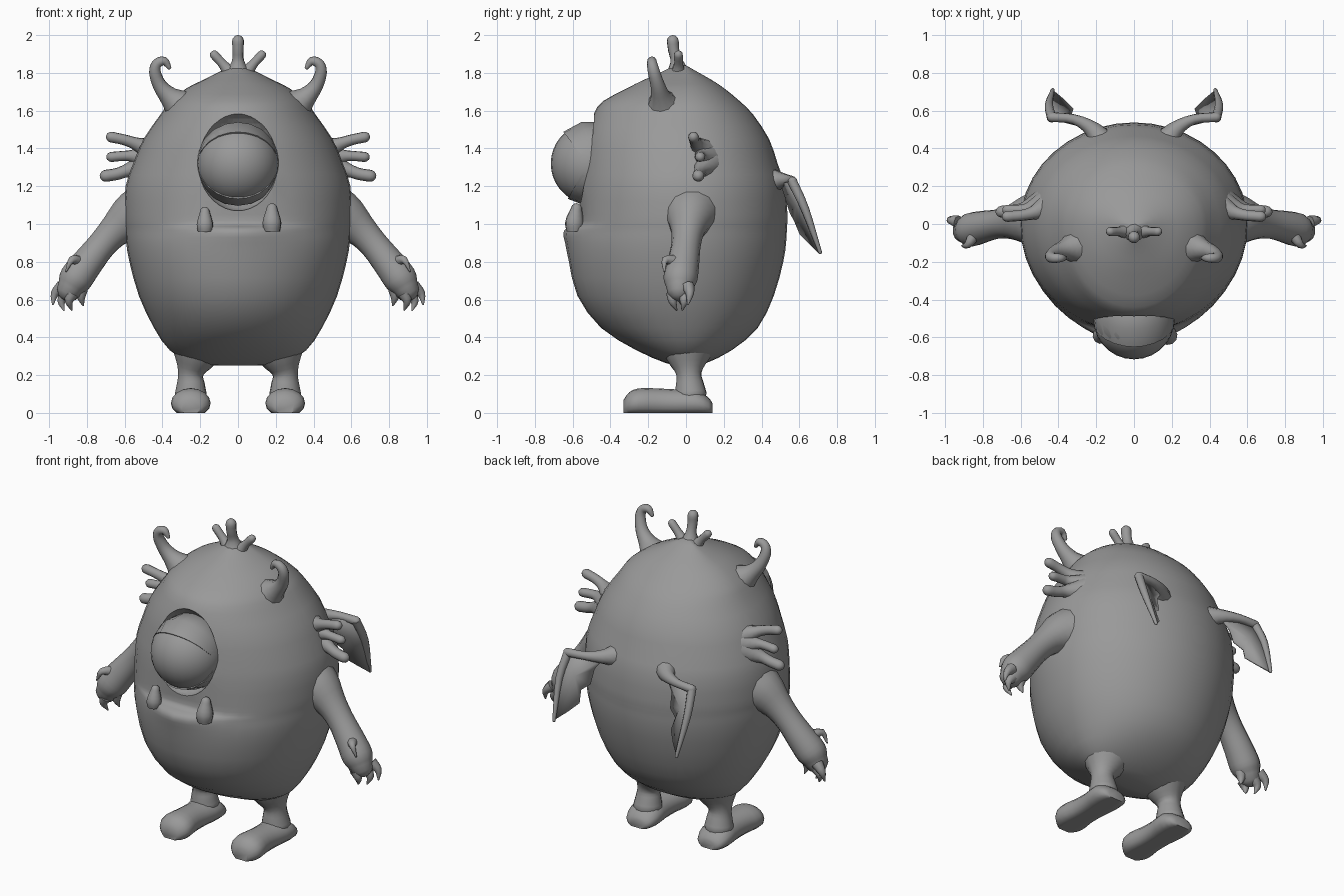
import bpy, bmesh, math
from mathutils import Vector

if "Cube" in bpy.data.objects:
    bpy.data.objects.remove(bpy.data.objects["Cube"])

grey = bpy.data.materials.new("plain grey")
grey.use_nodes = True
COLOR = (0.32, 0.32, 0.32, 1)
grey.diffuse_color = COLOR
grey.node_tree.nodes["Principled BSDF"].inputs["Base Color"].default_value = COLOR


def smooth(ob, angle):
    bpy.ops.object.select_all(action="DESELECT")
    ob.select_set(True)
    bpy.context.view_layer.objects.active = ob
    bpy.ops.object.shade_smooth_by_angle(angle=math.radians(angle))


def finish(name, bm, mirror=False, angle=50):
    """Turn a bmesh into a smooth-shaded object."""
    bmesh.ops.recalc_face_normals(bm, faces=bm.faces)
    mesh = bpy.data.meshes.new(name)
    bm.to_mesh(mesh)
    bm.free()
    mesh.materials.append(grey)
    ob = bpy.data.objects.new(name, mesh)
    bpy.context.collection.objects.link(ob)
    smooth(ob, angle)
    if mirror:
        ob.modifiers.new("mirror", "MIRROR").use_mirror_merge = False
    return ob


def loft(bm, rings, cap_start=True):
    """Skin a list of closed rings and cap the ends."""
    rows = [[bm.verts.new(p) for p in ring] for ring in rings]
    n = len(rows[0])
    for a, b in zip(rows, rows[1:]):
        for i in range(n):
            j = (i + 1) % n
            bm.faces.new((a[i], a[j], b[j], b[i]))
    if cap_start:
        bm.faces.new(rows[0])
    bm.faces.new(rows[-1])


def spline(points, steps):
    """Catmull-Rom interpolation of tuples."""
    pts = [Vector(p) for p in points]
    pts = [2 * pts[0] - pts[1]] + pts + [2 * pts[-1] - pts[-2]]
    out = []
    for a, b, c, d in zip(pts, pts[1:], pts[2:], pts[3:]):
        for s in range(steps):
            t = s / steps
            out.append(0.5 * (2 * b + (c - a) * t + (2 * a - 5 * b + 4 * c - d) * t * t
                              + (3 * b - a - 3 * c + d) * t ** 3))
    return out + [pts[-2]]


def tube(bm, points, sides=10, steps=3):
    """Tapering tube through (x, y, z, radius) points with a rounded tip."""
    path = spline(points, steps)
    pos = [Vector(p[:3]) for p in path]
    rad = [max(p[3], 0.003) for p in path]
    end = (pos[-1] - pos[-2]).normalized()
    tip, r = pos[-1].copy(), rad[-1]
    for k in (30, 60, 80):
        pos.append(tip + end * r * math.sin(math.radians(k)))
        rad.append(r * math.cos(math.radians(k)))
    rings, u = [], None
    for i, p in enumerate(pos):
        d = (pos[min(i + 1, len(pos) - 1)] - pos[max(i - 1, 0)]).normalized()
        if u is None:
            u = d.orthogonal()
        u = (u - d * u.dot(d)).normalized()
        v = d.cross(u)
        rings.append([p + rad[i] * (u * math.cos(a) + v * math.sin(a))
                      for a in (math.tau * k / sides for k in range(sides))])
    loft(bm, rings)


def tubes(name, paths, mirror=True, sides=10):
    bm = bmesh.new()
    for p in paths:
        tube(bm, p, sides)
    return finish(name, bm, mirror)


# Body: oval rings of (z, half width, front depth, back depth, lip bulge)
profile = [
    (0.25, 0.12, 0.05, 0.05, 0), (0.265, 0.24, 0.11, 0.11, 0), (0.33, 0.36, 0.26, 0.24, 0),
    (0.45, 0.445, 0.45, 0.38, 0), (0.62, 0.525, 0.575, 0.465, 0), (0.8, 0.575, 0.61, 0.515, 0.01),
    (0.9, 0.592, 0.61, 0.53, 0.03), (0.95, 0.596, 0.6, 0.533, 0.05), (0.98, 0.598, 0.595, 0.535, 0.035),
    (1.0, 0.6, 0.592, 0.536, -0.02), (1.05, 0.602, 0.585, 0.537, -0.02), (1.2, 0.595, 0.57, 0.525, 0),
    (1.32, 0.555, 0.555, 0.485, 0), (1.45, 0.5, 0.535, 0.44, 0), (1.58, 0.41, 0.49, 0.355, 0),
    (1.65, 0.36, 0.44, 0.285, 0), (1.72, 0.27, 0.31, 0.2, 0), (1.76, 0.19, 0.23, 0.14, 0),
    (1.8, 0.11, 0.14, 0.07, 0), (1.84, 0.03, 0.06, 0.0, 0)]
rings = []
for z, w, front, back, lip in spline(profile, 2):
    ring = []
    for k in range(40):
        c, s = math.cos(math.tau * k / 40), math.sin(math.tau * k / 40)
        y = s * back if s > 0 else s * front - lip * abs(s) ** 14
        ring.append((w * c, y, z))
    rings.append(ring)
bm = bmesh.new()
loft(bm, rings)
body = finish("body", bm)

# Eye socket carved out of the body
bpy.ops.mesh.primitive_uv_sphere_add(segments=32, ring_count=20, location=(0, -0.57, 1.34))
cutter = bpy.context.object
cutter.name = "socket_cutter"
cutter.scale = (0.22, 0.19, 0.27)
cutter.hide_render = True
cutter.data.materials.append(grey)
cut = body.modifiers.new("socket", "BOOLEAN")
cut.operation, cut.object, cut.solver = "DIFFERENCE", cutter, "EXACT"
bpy.context.view_layer.objects.active = body
bpy.ops.object.modifier_apply(modifier=cut.name)
bpy.data.objects.remove(cutter)
smooth(body, 50)

# Eyeball, and the lids: a shell that reaches forward above and below
EYE = Vector((0, -0.5, 1.32))
bm = bmesh.new()
bmesh.ops.create_uvsphere(bm, u_segments=28, v_segments=18, radius=0.216)
bmesh.ops.translate(bm, vec=EYE, verts=bm.verts)
finish("eyeball", bm)

bm = bmesh.new()
shell = []
for radius, f in ((0.212, 0), (0.225, 0), (0.226, 0.25), (0.226, 0.5), (0.226, 0.75), (0.22, 1)):
    ring = []
    for k in range(20):
        t = math.tau * k / 20
        edge = -(42 if math.sin(t) > 0 else 34) * abs(math.sin(t)) ** 0.7
        a = math.radians(edge + (70 - edge) * f)
        r = radius * math.cos(a)
        ring.append(EYE + Vector((r * 0.97 * math.cos(t), radius * math.sin(a), r * math.sin(t))))
    shell.append(ring)
loft(bm, shell, cap_start=False)
finish("eyelids", bm)

# Two lower teeth of slightly different size
tubes("right_tooth", [[(-0.175, -0.59, 0.96, 0.038), (-0.175, -0.59, 1.0, 0.044),
                       (-0.175, -0.58, 1.065, 0.026)]], False)
tubes("left_tooth", [[(0.18, -0.59, 0.96, 0.042), (0.18, -0.59, 1.01, 0.05),
                      (0.18, -0.58, 1.08, 0.03)]], False)

# Arms with broad shoulders, and claws
tubes("arms", [[(0.47, 0.03, 1.06, 0.18), (0.56, 0.02, 1.035, 0.135), (0.645, 0.01, 0.97, 0.092),
                (0.72, 0.0, 0.89, 0.078), (0.8, -0.015, 0.79, 0.085), (0.86, -0.03, 0.71, 0.09),
                (0.89, -0.035, 0.66, 0.07)]], sides=14)
tubes("hand_claws", [
    [(0.93, 0.01, 0.67, 0.035), (0.97, 0.02, 0.63, 0.022), (0.98, 0.01, 0.575, 0.005)],
    [(0.91, -0.01, 0.63, 0.035), (0.935, -0.01, 0.59, 0.022), (0.922, -0.02, 0.545, 0.005)],
    [(0.88, -0.07, 0.63, 0.035), (0.895, -0.07, 0.59, 0.022), (0.88, -0.05, 0.545, 0.005)],
    [(0.83, -0.03, 0.65, 0.035), (0.83, -0.03, 0.61, 0.022), (0.82, -0.02, 0.57, 0.005)],
    [(0.84, -0.05, 0.8, 0.035), (0.88, -0.11, 0.81, 0.02), (0.91, -0.115, 0.75, 0.005)]], sides=8)

# Legs flaring into the belly, and long flat-soled feet
tubes("legs", [[(0.21, 0.01, 0.36, 0.16), (0.232, 0.01, 0.28, 0.11), (0.25, 0.015, 0.21, 0.068),
                (0.25, 0.02, 0.15, 0.075), (0.25, 0.025, 0.1, 0.085)]], sides=14)
sections = [(0.14, 0.05, 0.05), (0.12, 0.085, 0.08), (0.05, 0.105, 0.125), (-0.06, 0.09, 0.125),
            (-0.16, 0.09, 0.13), (-0.25, 0.105, 0.13), (-0.3, 0.09, 0.11), (-0.33, 0.05, 0.07)]
bm = bmesh.new()
loft(bm, [[(0.25 + w * math.cos(a), y, max(0, h * (0.4 + 0.6 * math.sin(a))))
           for a in (math.tau * k / 16 for k in range(16))] for y, w, h in spline(sections, 2)])
finish("feet", bm, True)

# Curled horns
tubes("horns", [[(0.3, -0.12, 1.62, 0.1), (0.365, -0.135, 1.675, 0.055), (0.415, -0.15, 1.735, 0.038),
                 (0.44, -0.17, 1.805, 0.032), (0.428, -0.18, 1.85, 0.027),
                 (0.39, -0.18, 1.862, 0.023), (0.365, -0.18, 1.83, 0.012)]])

# Tuft on the crown
tubes("crown_tuft", [[(0, -0.04, 1.78, 0.08), (0, -0.05, 1.86, 0.034), (0, -0.065, 1.92, 0.03),
                      (0, -0.07, 1.968, 0.032)]], False)
tubes("crown_side_tufts", [[(0.03, -0.04, 1.78, 0.05), (0.075, -0.04, 1.84, 0.026),
                            (0.125, -0.04, 1.895, 0.024)]])

# Three stubby quills on each side of the head
tubes("side_quills", [
    [(0.44, 0.1, 1.38, 0.08), (0.53, 0.06, 1.42, 0.038), (0.6, 0.045, 1.445, 0.029), (0.67, 0.04, 1.46, 0.029)],
    [(0.46, 0.11, 1.35, 0.08), (0.56, 0.08, 1.36, 0.034), (0.61, 0.075, 1.36, 0.027), (0.67, 0.075, 1.355, 0.027)],
    [(0.48, 0.11, 1.31, 0.08), (0.58, 0.08, 1.285, 0.038), (0.64, 0.07, 1.265, 0.032), (0.7, 0.065, 1.255, 0.032)]])

# Small back wings: a bent bone with a thin scalloped membrane
tubes("wing_bones", [
    [(0.15, 0.4, 1.23, 0.09), (0.22, 0.5, 1.23, 0.045), (0.32, 0.555, 1.23, 0.026), (0.435, 0.565, 1.225, 0.026)],
    [(0.435, 0.56, 1.23, 0.026), (0.45, 0.63, 1.08, 0.022), (0.43, 0.71, 0.85, 0.01)]])
bm = bmesh.new()
outline = [(0.22, 0.51, 1.22), (0.435, 0.565, 1.225), (0.45, 0.63, 1.08), (0.43, 0.71, 0.85),
           (0.37, 0.66, 0.9), (0.32, 0.61, 0.95), (0.33, 0.58, 1.02), (0.28, 0.56, 1.06),
           (0.27, 0.53, 1.15)]
hub = bm.verts.new((0.37, 0.59, 1.1))
rim = [bm.verts.new(p) for p in outline]
for a, b in zip(rim, rim[1:] + rim[:1]):
    bm.faces.new((hub, a, b))
wing = finish("wing_membranes", bm, True)
wing.modifiers.new("thickness", "SOLIDIFY").thickness = 0.012
